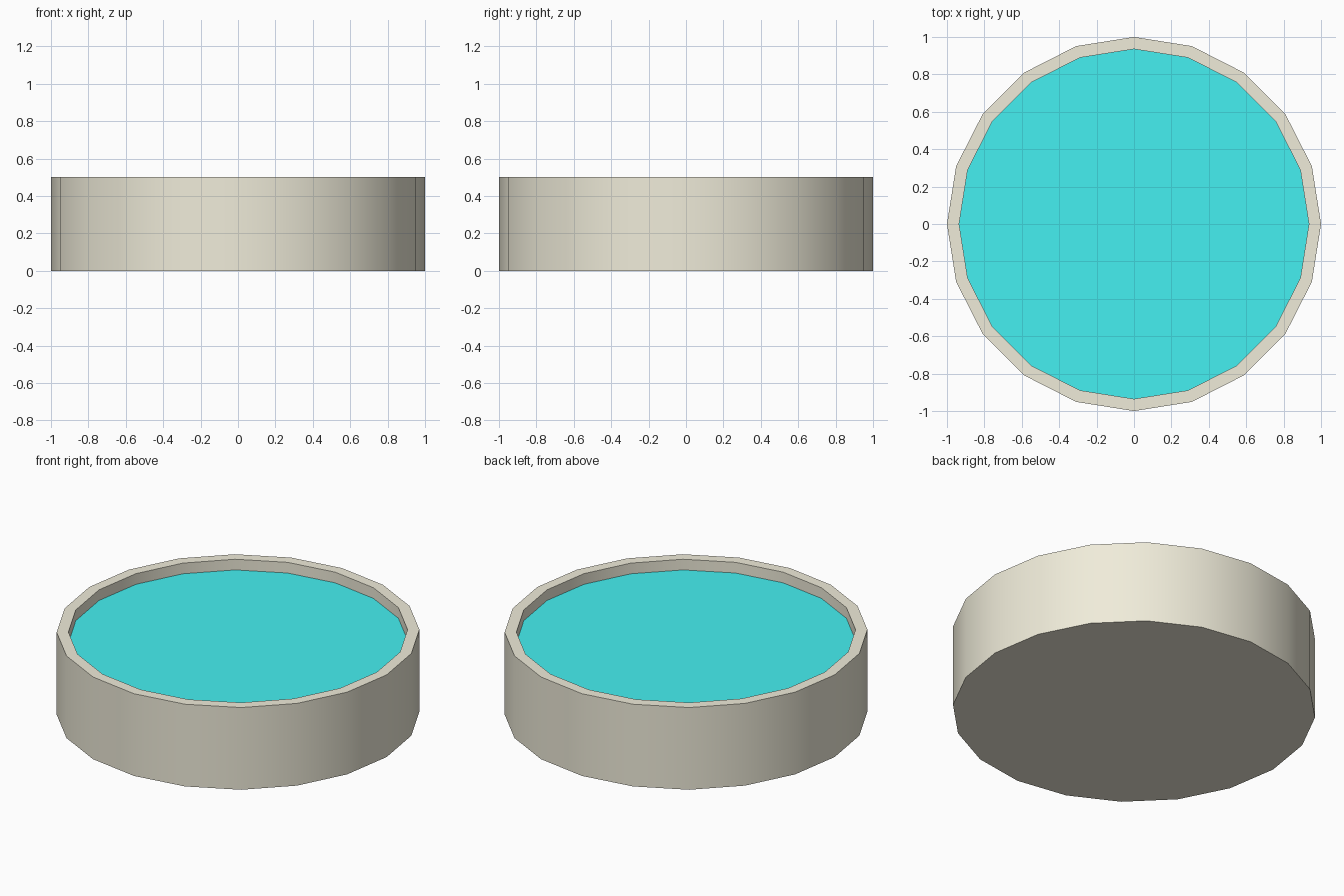
import bpy, bmesh
from math import cos, sin, tau

if "Cube" in bpy.data.objects:
    bpy.data.objects.remove(bpy.data.objects["Cube"])

SIDES = 20
R_OUT, R_IN = 1.0, 0.935
HEIGHT, WATER_Z, FLOOR_Z = 0.5, 0.435, 0.06


def ring(bm, radius, z):
    return [bm.verts.new((radius * cos(tau * i / SIDES), radius * sin(tau * i / SIDES), z))
            for i in range(SIDES)]


def make_part(name, profile, color, cap_start=False):
    """Stack 20-sided rings along a (radius, z) profile and cap the ends."""
    bm = bmesh.new()
    rings = [ring(bm, r, z) for r, z in profile]
    for a, b in zip(rings, rings[1:]):
        for i in range(SIDES):
            j = (i + 1) % SIDES
            bm.faces.new((a[i], a[j], b[j], b[i]))
    if cap_start:
        bm.faces.new(rings[0][::-1])
    bm.faces.new(rings[-1])
    mesh = bpy.data.meshes.new(name)
    bm.to_mesh(mesh)
    bm.free()
    obj = bpy.data.objects.new(name, mesh)
    bpy.context.collection.objects.link(obj)
    mat = bpy.data.materials.new(name + "_color")
    mat.diffuse_color = color
    mat.use_nodes = True
    mat.node_tree.nodes["Principled BSDF"].inputs["Base Color"].default_value = mat.diffuse_color
    mesh.materials.append(mat)
    return obj


# Stone basin: outer wall, flat rim, inner wall and floor
basin = make_part("basin",
                  [(R_OUT, 0), (R_OUT, HEIGHT), (R_IN, HEIGHT), (R_IN, FLOOR_Z)],
                  (0.87, 0.84, 0.70, 1), cap_start=True)
bpy.context.view_layer.objects.active = basin
basin.select_set(True)
bpy.ops.object.shade_smooth_by_angle()

# Water surface just below the rim
make_part("water", [(R_IN, WATER_Z)], (0.06, 0.87, 0.88, 1))
